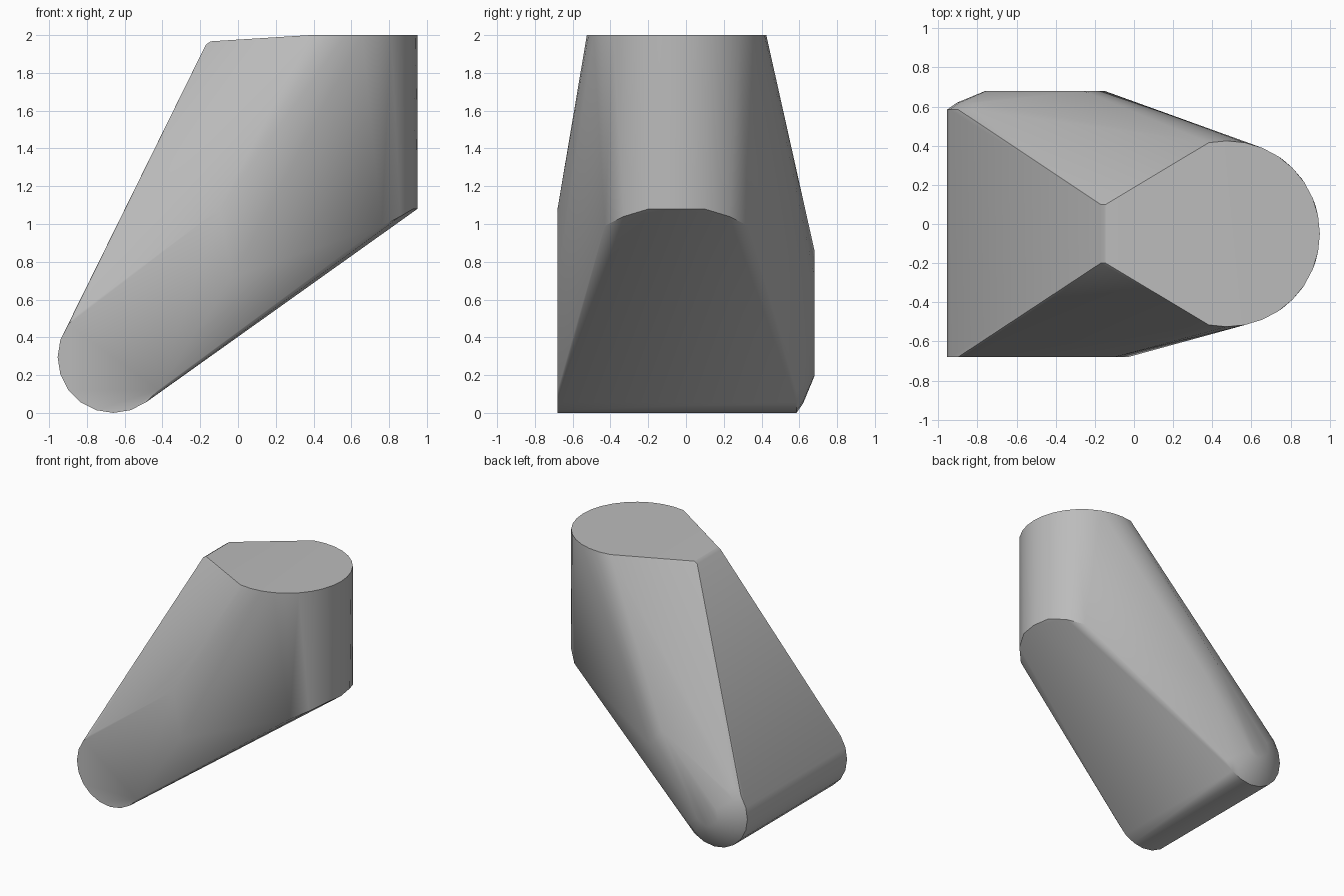
import bpy, bmesh
from math import cos, sin, pi, radians

cube = bpy.data.objects.get("Cube")
if cube:
    bpy.data.objects.remove(cube)

grey = bpy.data.materials.new("plain_grey")
grey.use_nodes = True
colour = (0.5, 0.5, 0.5, 1)
grey.diffuse_color = colour
grey.node_tree.nodes["Principled BSDF"].inputs["Base Color"].default_value = colour

points = []


def toe_ring(y, radius, count=20):
    """Ring around the horizontal toe axis."""
    for i in range(count):
        a = 2 * pi * i / count
        points.append((-0.66 + radius * cos(a), y, 0.295 + radius * sin(a)))


def post_point(angle, z):
    """Point on the upright round post."""
    a = radians(angle)
    points.append((0.475 + 0.475 * cos(a), -0.05 + 0.475 * sin(a), z))


# Toe cylinder: flat front end, rounded back end
toe_ring(-0.68, 0.295)
toe_ring(0.585, 0.295)
toe_ring(0.62, 0.245)
toe_ring(0.68, 0.10)

# Upright post: round top, slanted lower rim
for i in range(-9, 10):
    post_point(i * 11.25, 2.0)
post_point(0, 1.08)
for side in (-1, 1):
    for angle, z in ((18, 1.08), (36, 1.04), (53, 0.99)):
        post_point(side * angle, z)

# Blunt top tip and the side bulges
for y in (-0.2, 0.1):
    points += [(-0.17, y, 1.95), (-0.145, y, 1.967)]
points += [(-0.10, -0.68, 1.08), (-0.03, -0.68, 0.72)]
points += [(-0.26, 0.68, 0.86), (-0.15, 0.68, 0.72)]

# Wrap everything in one convex skin
bm = bmesh.new()
for p in points:
    bm.verts.new(p)
hull = bmesh.ops.convex_hull(bm, input=bm.verts)
loose = {v for v in hull["geom_interior"] + hull["geom_unused"]
         if isinstance(v, bmesh.types.BMVert)}
bmesh.ops.delete(bm, geom=list(loose), context="VERTS")
bmesh.ops.dissolve_limit(bm, angle_limit=radians(0.5), verts=bm.verts, edges=bm.edges)
bmesh.ops.recalc_face_normals(bm, faces=bm.faces)

mesh = bpy.data.meshes.new("slanted_body")
bm.to_mesh(mesh)
bm.free()
mesh.materials.append(grey)
body = bpy.data.objects.new("slanted_body", mesh)
bpy.context.collection.objects.link(body)
bpy.ops.object.select_all(action="DESELECT")
body.select_set(True)
bpy.context.view_layer.objects.active = body
bpy.ops.object.shade_smooth_by_angle(angle=radians(30))
